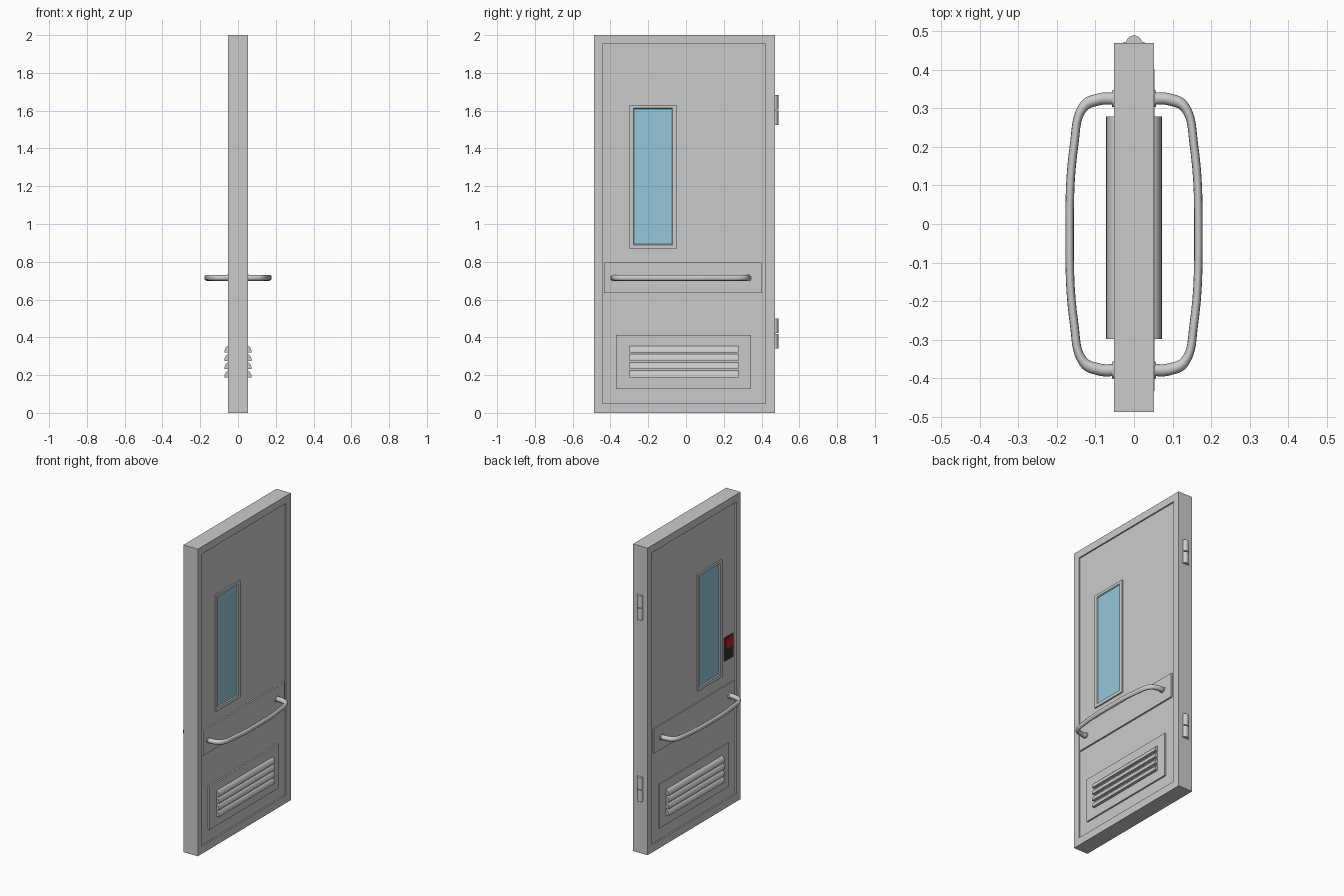
import bpy, bmesh, math

if "Cube" in bpy.data.objects:
    bpy.data.objects.remove(bpy.data.objects["Cube"])


def material(name, rgb):
    m = bpy.data.materials.new(name)
    m.diffuse_color = (*rgb, 1)
    m.use_nodes = True
    m.node_tree.nodes["Principled BSDF"].inputs["Base Color"].default_value = m.diffuse_color
    return m


GLASS = material("blue_glass", (0.30, 0.58, 0.70))
RED = material("red", (0.6, 0.01, 0.01))
DARK = material("dark_grey", (0.06, 0.06, 0.06))


def finish(name, bm, mat=None, smooth=False):
    bmesh.ops.recalc_face_normals(bm, faces=bm.faces)
    me = bpy.data.meshes.new(name)
    bm.to_mesh(me)
    bm.free()
    ob = bpy.data.objects.new(name, me)
    bpy.context.collection.objects.link(ob)
    if mat:
        me.materials.append(mat)
    if smooth:
        shade(ob)
    return ob


def shade(ob):
    bpy.ops.object.select_all(action='DESELECT')
    ob.select_set(True)
    bpy.context.view_layer.objects.active = ob
    bpy.ops.object.shade_smooth_by_angle(angle=math.radians(35))


def box(name, x, y, z, mat=None):
    bm = bmesh.new()
    bmesh.ops.create_cube(bm, size=1)
    for v in bm.verts:
        v.co = [a + (c + 0.5) * (b - a) for (a, b), c in zip((x, y, z), v.co)]
    return finish(name, bm, mat)


def ring(name, x, outer, inner, slope=0.0):
    """Rectangular frame; outer and inner are (y0, y1, z0, z1)."""
    bm = bmesh.new()

    def loop(r, px, grow=0):
        y0, y1, z0, z1 = r[0] - grow, r[1] + grow, r[2] - grow, r[3] + grow
        return [bm.verts.new((px, a, b)) for a, b in
                ((y0, z0), (y1, z0), (y1, z1), (y0, z1))]
    loops = [loop(outer, x[0]), loop(outer, x[1]),
             loop(inner, x[1], slope), loop(inner, x[0])]
    for k in range(4):
        a, b = loops[k], loops[(k + 1) % 4]
        for i in range(4):
            j = (i + 1) % 4
            bm.faces.new((a[i], a[j], b[j], b[i]))
    return finish(name, bm)


def extrude_profile(name, pts, axis, a, b, smooth=True):
    """Extrude a 2D profile: axis 'y' takes (x, z), axis 'z' takes (x, y)."""
    bm = bmesh.new()
    put = (lambda p, t: (p[0], t, p[1])) if axis == 'y' else (lambda p, t: (p[0], p[1], t))
    la = [bm.verts.new(put(p, a)) for p in pts]
    lb = [bm.verts.new(put(p, b)) for p in pts]
    bm.faces.new(la)
    bm.faces.new(lb)
    for i in range(len(pts)):
        j = (i + 1) % len(pts)
        bm.faces.new((la[i], la[j], lb[j], lb[i]))
    return finish(name, bm, None, smooth)


def handle(name, s):
    """Bowed pull bar, flattened towards the door."""
    flat, mid, zc = 0.7, -0.027, 0.715
    half = [(0.045, 0.352), (0.092, 0.350), (0.134, 0.327), (0.155, 0.235)]
    path = half + [(0.167, 0)] + [(px, -py) for px, py in reversed(half)]
    cu = bpy.data.curves.new(name, 'CURVE')
    cu.dimensions = '3D'
    cu.bevel_depth = 0.0157
    cu.bevel_resolution = 4
    cu.use_fill_caps = True
    sp = cu.splines.new('BEZIER')
    sp.resolution_u = 8
    sp.bezier_points.add(len(path) - 1)
    for bp, (px, py) in zip(sp.bezier_points, path):
        bp.co = (s * px / flat, py + mid, zc)
        bp.handle_left_type = bp.handle_right_type = 'AUTO'
    ob = bpy.data.objects.new(name, cu)
    bpy.context.collection.objects.link(ob)
    ob.scale.x = flat
    bpy.ops.object.select_all(action='DESELECT')
    ob.select_set(True)
    bpy.context.view_layer.objects.active = ob
    bpy.ops.object.convert(target='MESH')
    shade(bpy.context.view_layer.objects.active)


# Door frame and recessed leaf
ring("door_frame", (-0.052, 0.052), (-0.488, 0.47, 0, 2), (-0.443, 0.422, 0.05, 1.952))
box("door_leaf", (-0.043, 0.043), (-0.445, 0.424), (0.048, 1.954))

# Fittings repeated on both faces
for s, side in ((1, "right"), (-1, "left")):
    def span(a, b):
        return (s * a, s * b)
    ring("window_frame_" + side, span(0.042, 0.052), (-0.30, -0.05, 0.868, 1.63),
         (-0.273, -0.077, 0.895, 1.607), 0.006)
    box("window_glass_" + side, sorted(span(0.040, 0.0455)), (-0.275, -0.075), (0.893, 1.609), GLASS)
    front = 0.0535 if s > 0 else 0.051
    box("handle_plate_" + side, sorted(span(0.04, front)), (-0.433, 0.402), (0.635, 0.795))
    box("vent_plate_" + side, sorted(span(0.04, front)), (-0.37, 0.345), (0.127, 0.413))
    handle("handle_" + side, s)
    # Handle flanges
    for n, y in enumerate((0.325, -0.379)):
        bm = bmesh.new()
        bmesh.ops.create_cone(bm, cap_ends=True, segments=24, radius1=0.024,
                              radius2=0.021, depth=0.010)
        for v in bm.verts:
            v.co = (s * (0.0525 + v.co.z), y + v.co.x, 0.715 + v.co.y * 0.8)
        finish(f"handle_flange_{side}_{n}", bm, None, True)
    # Louvres with rounded tops and flat undersides
    for i in range(4):
        z = 0.188 + 0.0437 * i
        arc = [(s * (0.048 + 0.024 * math.sin(t * math.pi / 16)),
                z + 0.037 * math.cos(t * math.pi / 16)) for t in range(9)]
        extrude_profile(f"louvre_{side}_{i}", arc + [(s * 0.048, z)], 'y', -0.298, 0.279)

# Hinges on the edge
for n, z in enumerate((1.525, 0.342)):
    box(f"hinge_leaf_{n}", (-0.027, 0.027), (0.46, 0.4725), (z, z + 0.157))
    for k in range(2):
        arc = [(0.021 * math.cos(t * math.pi / 12), 0.468 + 0.021 * math.sin(t * math.pi / 12))
               for t in range(13)]
        extrude_profile(f"hinge_knuckle_{n}_{k}", arc, 'z', z + 0.081 * k, z + 0.076 + 0.081 * k)

# Card reader on the left face
box("reader_body", (-0.049, -0.04), (-0.418, -0.328), (0.955, 1.107), DARK)
box("reader_light", (-0.0515, -0.045), (-0.410, -0.336), (1.035, 1.099), RED)
for r in range(3):
    for c in range(3):
        y, z = -0.407 + 0.025 * c, 0.964 + 0.022 * r
        box(f"reader_key_{r}_{c}", (-0.051, -0.045), (y, y + 0.019), (z, z + 0.016), DARK)
